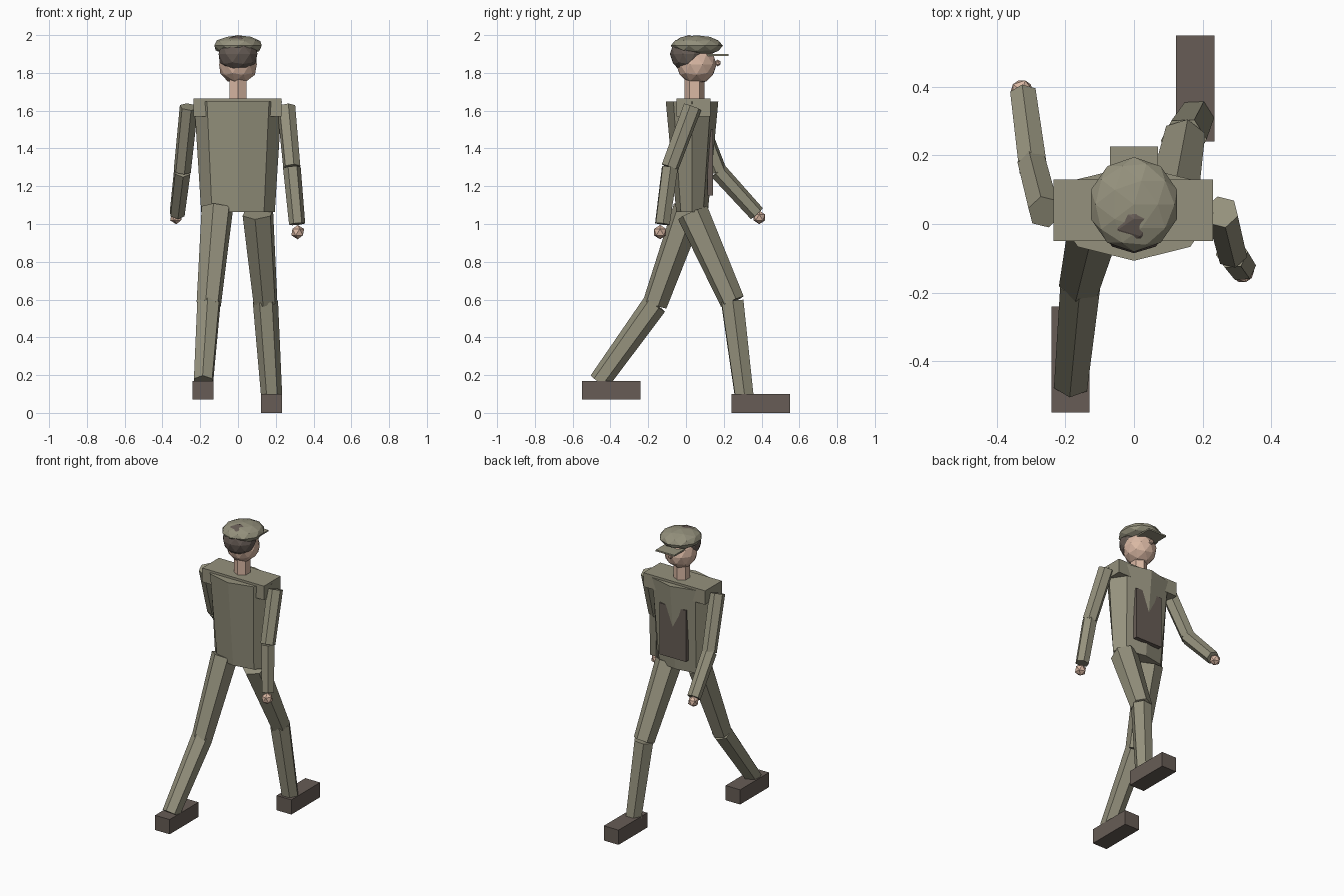
import bpy
from math import radians
from mathutils import Vector

cube = bpy.data.objects.get("Cube")
if cube:
    bpy.data.objects.remove(cube, do_unlink=True)


def material(name, rgb):
    m = bpy.data.materials.new(name)
    m.use_nodes = True
    m.diffuse_color = (*rgb, 1)
    m.node_tree.nodes["Principled BSDF"].inputs["Base Color"].default_value = (*rgb, 1)
    return m


OLIVE = material("olive_cloth", (0.30, 0.285, 0.205))
BROWN = material("dark_brown", (0.135, 0.108, 0.092))
SKIN = material("skin", (0.70, 0.48, 0.37))


def finish(name, mat):
    ob = bpy.context.object
    ob.name = ob.data.name = name
    ob.data.materials.append(mat)
    return ob


def box(name, mat, low, high):
    low, high = Vector(low), Vector(high)
    bpy.ops.mesh.primitive_cube_add(size=1, location=(low + high) / 2)
    bpy.context.object.scale = high - low
    return finish(name, mat)


def ball(name, mat, centre, radii, detail=2):
    bpy.ops.mesh.primitive_ico_sphere_add(subdivisions=detail, radius=1, location=centre)
    bpy.context.object.scale = radii
    return finish(name, mat)


def tube(name, mat, start, end, r1, r2, sides=6):
    start, end = Vector(start), Vector(end)
    axis = end - start
    bpy.ops.mesh.primitive_cone_add(vertices=sides, radius1=r1, radius2=r2,
                                    depth=axis.length, location=(start + end) / 2)
    bpy.context.object.rotation_euler = axis.to_track_quat('Z', 'Y').to_euler()
    return finish(name, mat)


def limb(names, points, radii):
    # two tapered segments that meet at the bent joint
    for i, name in enumerate(names):
        tube(name, OLIVE, points[i], points[i + 1], radii[i], radii[i + 1])


# Torso: tapered octagon, flattened front to back
bpy.ops.mesh.primitive_cone_add(vertices=8, radius1=0.195, radius2=0.232,
                                depth=0.585, location=(0, 0.032, 1.357))
torso = finish("torso", OLIVE)
for v in torso.data.vertices:
    v.co.y *= 0.43 if v.co.z < 0 else 0.60
box("shoulder_yoke", OLIVE, (-0.235, -0.05, 1.57), (0.23, 0.13, 1.665))
box("chest_panel", BROWN, (-0.1, 0.115, 1.15), (0.1, 0.144, 1.5))

# Head, hair and cap
tube("neck", SKIN, (0, 0.045, 1.63), (0, 0.045, 1.79), 0.052, 0.052)
ball("head", SKIN, (0, 0.055, 1.845), (0.105, 0.107, 0.105))
ball("nose", SKIN, (0, 0.168, 1.853), (0.016, 0.018, 0.018), 1)
ball("hair", BROWN, (0, 0.015, 1.9), (0.108, 0.1, 0.1))
ball("cap", OLIVE, (0, 0.057, 1.944), (0.132, 0.138, 0.055))
box("cap_visor", OLIVE, (-0.07, 0.08, 1.89), (0.07, 0.226, 1.9))

# Arms and hands
ARM_RADII = (0.05, 0.047, 0.043)
limb(("left_upper_arm", "left_forearm"),
     ((0.255, 0.035, 1.62), (0.285, -0.085, 1.3), (0.313, -0.125, 1.0)), ARM_RADII)
limb(("right_upper_arm", "right_forearm"),
     ((-0.26, 0.035, 1.62), (-0.295, 0.17, 1.28), (-0.322, 0.375, 1.055)), ARM_RADII)
ball("left_hand", SKIN, (0.316, -0.137, 0.957), (0.038,) * 3, 1)
ball("right_hand", SKIN, (-0.327, 0.388, 1.035), (0.036,) * 3, 1)

# Legs in mid stride
LEG_RADII = (0.086, 0.067, 0.056)
limb(("left_thigh", "left_shin"),
     ((0.105, 0.035, 1.06), (0.145, 0.245, 0.59), (0.178, 0.308, 0.09)), LEG_RADII)
limb(("right_thigh", "right_shin"),
     ((-0.11, 0.015, 1.08), (-0.155, -0.165, 0.575), (-0.183, -0.46, 0.165)), LEG_RADII)

# Shoes, the rear one lifted
box("left_shoe", BROWN, (0.123, 0.24, 0), (0.234, 0.55, 0.1))
box("right_shoe", BROWN, (-0.24, -0.55, 0.07), (-0.13, -0.24, 0.17))
